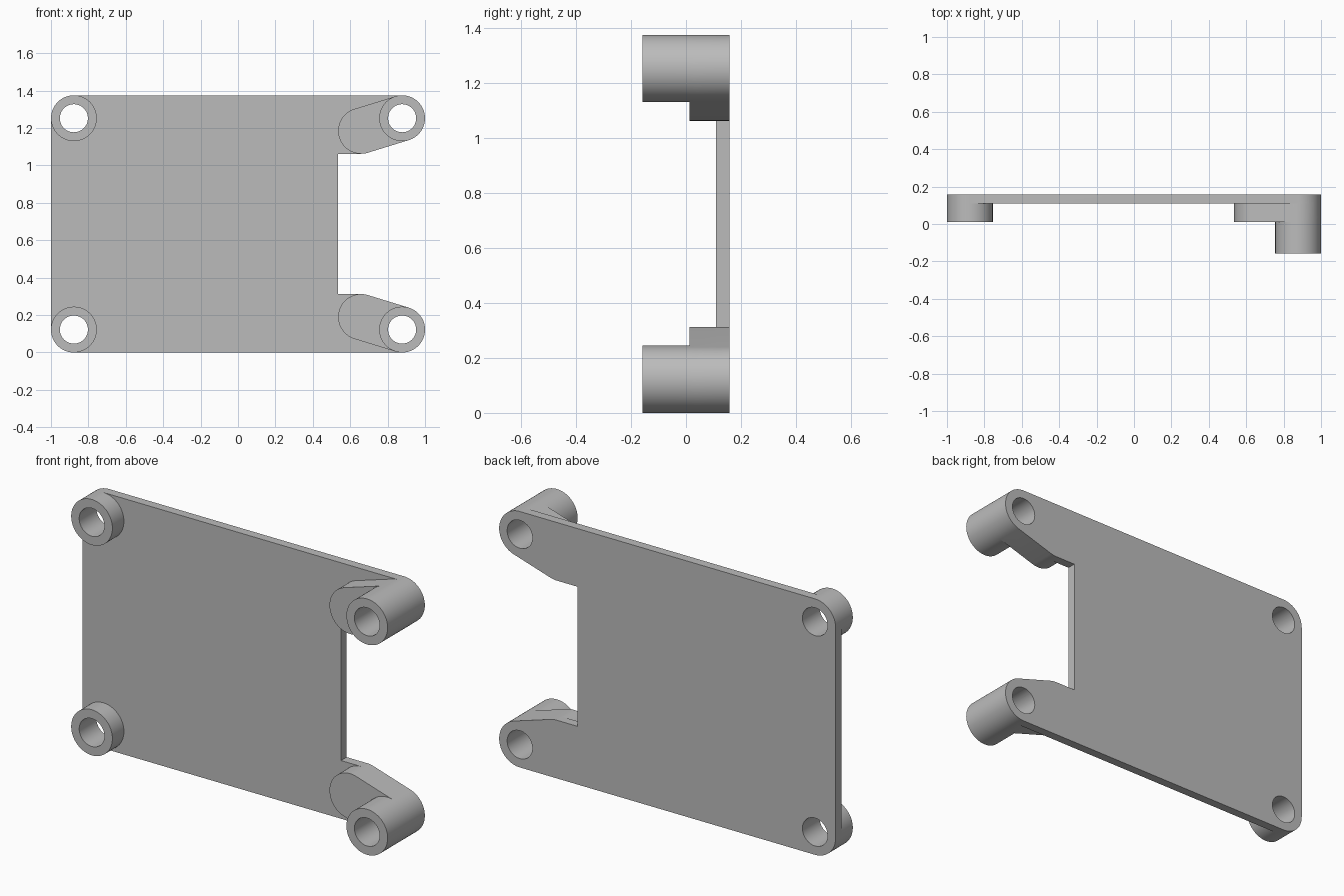
import bpy, bmesh, math

if "Cube" in bpy.data.objects:
    bpy.data.objects.remove(bpy.data.objects["Cube"], do_unlink=True)

SIDES = 64
STEP = 2 * math.pi / SIDES
R, HOLE = 0.1225, 0.075
W, H = 1.0, 1.375
X, Z = W - R, R                      # boss centres
AX, AZ = 0.658, 0.19                 # arm end centre
BACK, FACE, STEP_Y, FRONT = 0.158, 0.11, 0.012, -0.158
TANGENT = 13                         # arc step where the arm meets its end circles

grey = bpy.data.materials.new("plain grey")
grey.use_nodes = True
colour = (0.5, 0.5, 0.5, 1)
grey.diffuse_color = colour
grey.node_tree.nodes["Principled BSDF"].inputs["Base Color"].default_value = colour


def arc(cx, cz, first, last, r=R):
    """Points on a circle between two step numbers, counter-clockwise."""
    return [(cx + r * math.cos((i % SIDES) * STEP), cz + r * math.sin((i % SIDES) * STEP))
            for i in range(first, last + 1)]


def flip(points):
    return [(x, H - z) for x, z in reversed(points)]


def slab(name, points, y0, y1):
    """Extrude an x-z profile from y0 to y1."""
    bm = bmesh.new()
    face = bm.faces.new([bm.verts.new((x, y0, z)) for x, z in points])
    out = bmesh.ops.extrude_face_region(bm, geom=[face])["geom"]
    for v in out:
        if isinstance(v, bmesh.types.BMVert):
            v.co.y = y1
    bmesh.ops.recalc_face_normals(bm, faces=bm.faces)
    mesh = bpy.data.meshes.new(name)
    bm.to_mesh(mesh)
    bm.free()
    mesh.materials.append(grey)
    ob = bpy.data.objects.new(name, mesh)
    bpy.context.collection.objects.link(ob)
    return ob


def combine(base, tool, operation):
    bpy.context.view_layer.objects.active = base
    mod = base.modifiers.new(tool.name, "BOOLEAN")
    mod.operation, mod.solver, mod.object = operation, "EXACT", tool
    bpy.ops.object.modifier_apply(modifier=mod.name)
    bpy.data.objects.remove(tool, do_unlink=True)


# Plate with rounded corners and a notch between the arms
Q = SIDES // 4
lower = (arc(-X, Z, 2 * Q, 3 * Q) + arc(X, Z, 3 * Q, SIDES + TANGENT)
         + arc(AX, AZ, TANGENT, Q) + [(AX - R, AZ + R)])
plate = slab("mounting_plate", lower + flip(lower), BACK, FACE)

# Arms and bosses, lower and upper
arm = arc(AX, AZ, TANGENT, TANGENT + 2 * Q) + arc(X, Z, TANGENT + 2 * Q, SIDES + TANGENT)
ring = SIDES - 1
for level, place in (("lower", list), ("upper", flip)):
    combine(plate, slab(level + "_arm", place(arm), BACK, STEP_Y), "UNION")
    combine(plate, slab(level + "_long_boss", place(arc(X, Z, 0, ring)), BACK, FRONT), "UNION")
    combine(plate, slab(level + "_short_boss", place(arc(-X, Z, 0, ring)), BACK, STEP_Y), "UNION")

# Through holes
for side in (-X, X):
    for height in (Z, H - Z):
        combine(plate, slab("hole", arc(side, height, 0, ring, HOLE), BACK + 0.1, FRONT - 0.1),
                "DIFFERENCE")

# Smooth round walls, sharp rims
bpy.ops.object.select_all(action="DESELECT")
plate.select_set(True)
bpy.context.view_layer.objects.active = plate
bpy.ops.object.shade_smooth_by_angle(angle=math.radians(25))
